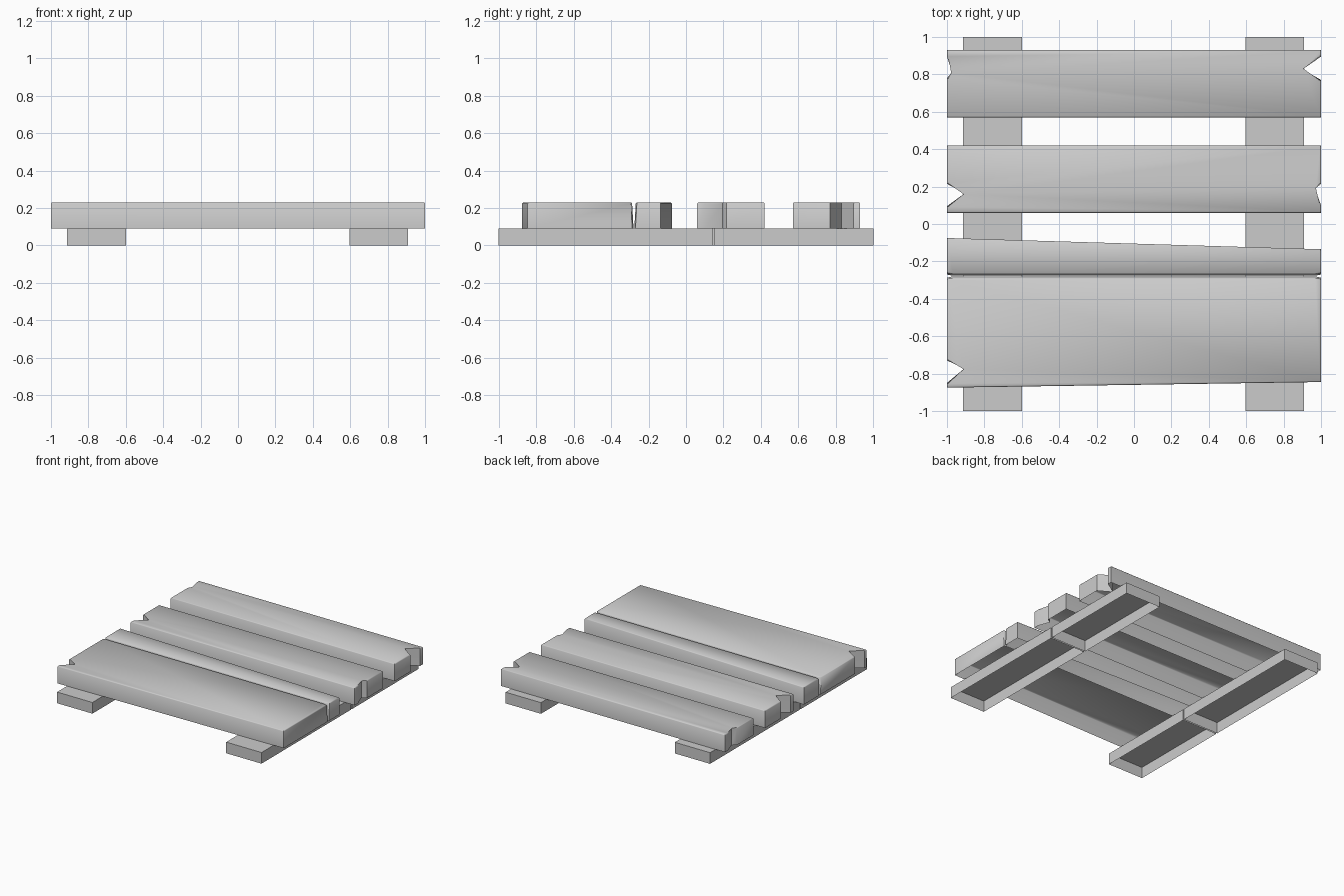
import bpy, bmesh

if "Cube" in bpy.data.objects:
    bpy.data.objects.remove(bpy.data.objects["Cube"])

RAIL_H, TOP = 0.09, 0.23


def shell(name, outline, z0, z1, bevel=0.0, lean=None):
    """Extruded outline (counter-clockwise), open underneath, optional softened top rim."""
    bm = bmesh.new()
    low = []
    for x, y in outline:
        if lean and -0.33 < y < -0.24:      # split faces lean towards each other
            y += lean
        low.append(bm.verts.new((x, y, z0)))
    high = [bm.verts.new((x, y, z1)) for x, y in outline]
    n = len(outline)
    for i in range(n):
        j = (i + 1) % n
        bm.faces.new((low[i], low[j], high[j], high[i]))
    top = bm.faces.new(high)
    if bevel:
        bmesh.ops.bevel(bm, geom=list(top.edges), offset=bevel, segments=1,
                        profile=0.5, affect='EDGES')
    bm.normal_update()
    mesh = bpy.data.meshes.new(name)
    bm.to_mesh(mesh)
    bm.free()
    ob = bpy.data.objects.new(name, mesh)
    bpy.context.collection.objects.link(ob)
    bpy.ops.object.select_all(action='DESELECT')
    ob.select_set(True)
    bpy.context.view_layer.objects.active = ob
    if bevel:
        bpy.ops.object.shade_smooth_by_angle(angle=0.9)
    return ob


def plank(name, bottom, top, left_notch=(), right_notch=(), lean=None):
    """bottom edge runs left to right, right notch upwards, top right to left, left notch down."""
    outline = list(bottom) + list(right_notch) + list(top) + list(left_notch)
    return shell(name, outline, RAIL_H, TOP, 0.006, lean)


# Two rails, each snapped in two under a plank
for side, x0, x1, crack in (("left", -0.915, -0.60, -0.15), ("right", 0.595, 0.91, 0.147)):
    for part, y0, y1 in (("front", -1, crack - 0.006), ("back", crack + 0.006, 1)):
        shell(f"{side}_rail_{part}", [(x0, y0), (x1, y0), (x1, y1), (x0, y1)], 0, RAIL_H)

# Back plank, chipped at both ends
plank("back_plank", [(-1, 0.57), (1, 0.57)], [(1, 0.93), (-1, 0.93)],
      [(-1, 0.895), (-0.97, 0.805), (-1, 0.78)],
      [(1, 0.77), (0.895, 0.83), (1, 0.895)])

# Middle plank, chipped at both ends
plank("middle_plank", [(-1, 0.06), (1, 0.06)], [(1, 0.42), (-1, 0.42)],
      [(-1, 0.215), (-0.90, 0.16), (-1, 0.095)],
      [(1, 0.10), (0.965, 0.195), (1, 0.215)])

# Wide front plank, split lengthwise into a narrow and a wide piece
plank("split_plank_narrow",
      [(-1, -0.262), (-0.97, -0.268), (0.97, -0.268), (1, -0.262)],
      [(1, -0.135), (-1, -0.075)], lean=-0.008)
plank("split_plank_wide",
      [(-1, -0.875), (1, -0.845)],
      [(1, -0.295), (0.97, -0.288), (-0.97, -0.288), (-1, -0.295)],
      [(-1, -0.73), (-0.90, -0.775), (-1, -0.85)], lean=0.008)
